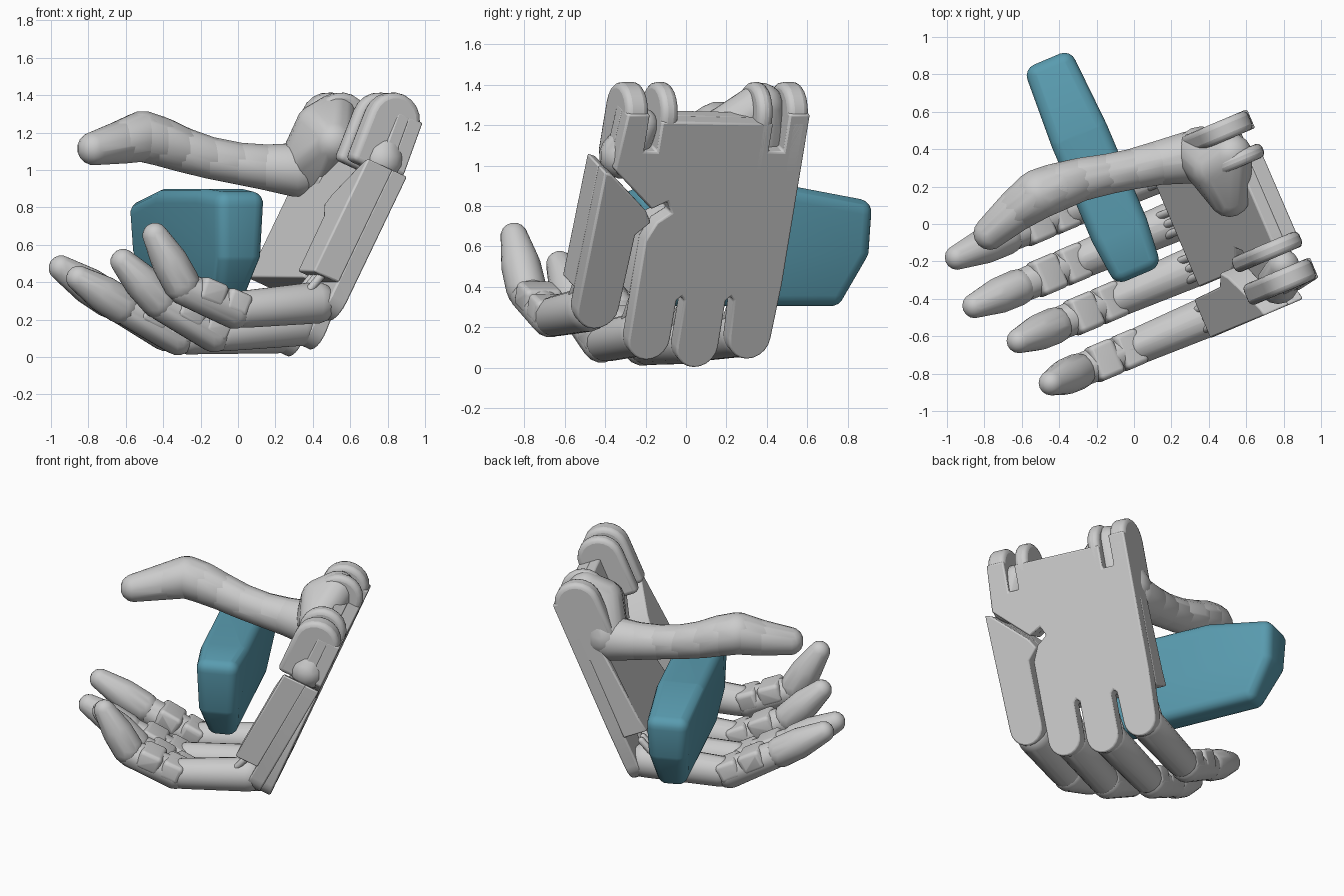
import bpy, bmesh
from math import sin, cos, pi
from mathutils import Vector

if "Cube" in bpy.data.objects:
    bpy.data.objects.remove(bpy.data.objects["Cube"])

# Horizontal hand frame: U = out of the back of the hand, V = across the fingers
def uvz(u, v, z):
    return Vector((0.92 * u - 0.39 * v, 0.39 * u + 0.92 * v, z))

# Tilted palm frame: v across, w up the palm, n out of the back
def palm(v, w, n):
    return uvz(0.27 + 0.39 * w + 0.92 * n, v, 0.92 * w - 0.39 * n)

def finish(name, bm, bevel=0.0, segs=2):
    bmesh.ops.recalc_face_normals(bm, faces=bm.faces)
    me = bpy.data.meshes.new(name)
    bm.to_mesh(me)
    bm.free()
    ob = bpy.data.objects.new(name, me)
    bpy.context.collection.objects.link(ob)
    if bevel:
        m = ob.modifiers.new("bevel", 'BEVEL')
        m.width, m.segments, m.limit_method = bevel, segs, 'ANGLE'
    bpy.ops.object.select_all(action='DESELECT')
    ob.select_set(True)
    bpy.context.view_layer.objects.active = ob
    bpy.ops.object.shade_smooth_by_angle(angle=0.6)
    return ob

# Extrude a 2D outline; f(p, q, t) places it in the world
def prism(name, pts, a, b, f, bevel=0.01, segs=2):
    bm = bmesh.new()
    lo = [bm.verts.new(f(p, q, a)) for p, q in pts]
    hi = [bm.verts.new(f(p, q, b)) for p, q in pts]
    bm.faces.new(lo[::-1])
    bm.faces.new(hi)
    for i in range(len(pts)):
        j = (i + 1) % len(pts)
        bm.faces.new((lo[i], lo[j], hi[j], hi[i]))
    return finish(name, bm, bevel, segs)

# Convex skins round groups of balls (centre, radius), all in one mesh
def hulls(name, groups):
    bm = bmesh.new()
    for balls in groups:
        vs = []
        for c, r in balls:
            for i in range(8):
                a = pi * (i + 0.5) / 8
                for k in range(16):
                    b = 2 * pi * k / 16
                    vs.append(bm.verts.new(Vector(c) + r * Vector((sin(a) * cos(b), sin(a) * sin(b), cos(a)))))
        res = bmesh.ops.convex_hull(bm, input=vs)
        dead = {g for key in ("geom_interior", "geom_unused") for g in res[key]
                if isinstance(g, bmesh.types.BMVert)}
        bmesh.ops.delete(bm, geom=list(dead), context='VERTS')
    return finish(name, bm)

def arc(cx, cy, r, a0, a1, n=10):
    return [(cx + r * cos(a0 + (a1 - a0) * i / n), cy + r * sin(a0 + (a1 - a0) * i / n)) for i in range(n + 1)]

# Back plate with three knuckle lobes, slots and wrist notches
H = 0.112
outline = []
for c, low, slot in ((-0.335, 0.04, 0.38), (-0.07, 0.0, 0.38), (0.205, 0.045, None)):
    outline += arc(c, low + H, H, pi, 2 * pi)
    if slot:
        outline += [(c + H, slot - 0.02), (c + H + 0.022, slot), (c + H + 0.042, slot - 0.02)]
upper = [(0.33, 0.45), (0.33, 1.36), (0.22, 1.36), (0.22, 1.16), (0.14, 1.16), (0.14, 1.31),
         (-0.37, 1.32), (-0.46, 1.32), (-0.46, 1.16), (-0.53, 1.16), (-0.53, 1.36), (-0.65, 1.36),
         (-0.67, 1.06), (-0.44, 0.85), (-0.36, 0.89), (-0.33, 0.83), (-0.40, 0.78), (-0.447, 0.68)]
prism("palm_back_plate", outline + upper, -0.09, 0, palm)
# inner palm gets thinner toward the wrist
inner = lambda v, w, t: palm(v, w, t if t > -0.1 else t + 0.09 * min(1, max(0, (w - 0.36) / 0.5)))
prism("palm_body", [(-0.447, 0.36), (0.33, 0.36)] + upper, -0.245, -0.08, inner)
prism("thumb_side_wall", [(-0.05, 0.95), (-0.08, 1.2), (-0.24, 1.2), (-0.16, 0.85)], 0.0, 0.33,
      lambda n, w, t: palm(t, w, n))

# Folding little-finger side of the palm, leaning inward at the bottom
fold = lambda v, w, t: palm(v, w, t - 0.08 * (1.04 - w))
top_edge = [(-0.49, 0.70), (-0.42, 0.77), (-0.46, 0.835), (-0.68, 1.035), (-0.722, 1.05)]
prism("little_side_plate", arc(-0.61, 0.29, H, pi, 2 * pi) + top_edge, -0.1, 0, fold)
prism("little_side_body", [(-0.722, 0.37), (-0.498, 0.37)] + top_edge, -0.25, -0.09, fold)
hulls("side_boss", [[((0.77, -0.315, 1.05), 0.115), ((0.80, -0.22, 1.2), 0.085)]])

# Wrist hinge tabs with round tops
tab = [(0, 1.02)] + arc(-0.15, 1.31, 0.15, 0, pi) + [(-0.30, 1.02)]
for i, (a, b) in enumerate(((-0.65, -0.53), (-0.46, -0.37), (0.06, 0.14), (0.22, 0.33))):
    prism(f"wrist_tab_{i + 1}", tab, a, b, lambda n, w, t: palm(t, w, n), 0.03, 3)

# Thumb base and thumb
hulls("thumb_base", [[((0.52, 0.37, 1.295), 0.115), ((0.36, 0.38, 1.03), 0.145), ((0.43, 0.3, 1.23), 0.125),
                      ((0.51, 0.15, 1.15), 0.115), ((0.41, 0.36, 0.9), 0.07)]])
thumb = [((0.32, 0.36, 1.0), 0.145), ((0.15, 0.33, 1.015), 0.122), ((0.0, 0.295, 1.035), 0.112),
         ((-0.15, 0.265, 1.065), 0.112), ((-0.3, 0.235, 1.11), 0.12), ((-0.42, 0.195, 1.155), 0.132),
         ((-0.51, 0.16, 1.18), 0.136), ((-0.62, 0.08, 1.15), 0.117), ((-0.77, -0.05, 1.115), 0.09)]
hulls("thumb", [thumb[i:i + 2] for i in range(len(thumb) - 1)])

# Fingers: V position, then knuckle, middle joint, end joint and tip as (U, z)
fingers = {
    "little": (-0.61, (0.195, 0.29), (-0.28, 0.25), (-0.57, 0.365), (-0.74, 0.65)),
    "ring": (-0.335, (0.215, 0.17), (-0.28, 0.125), (-0.58, 0.28), (-0.81, 0.51)),
    "middle": (-0.07, (0.20, 0.13), (-0.38, 0.11), (-0.68, 0.26), (-0.955, 0.42)),
    "index": (0.205, (0.215, 0.165), (-0.33, 0.13), (-0.63, 0.29), (-0.94, 0.475)),
}
for name, (v, *joints) in fingers.items():
    k, p, d, t = [uvz(u, v, z) for u, z in joints]
    side_dir = uvz(0, 1, 0)
    up = side_dir.cross(d - p).normalized()
    if up.z < 0:
        up = -up
    hulls(name + "_base_segment", [[(k, 0.112), (p.lerp(k, 0.12), 0.1)]])
    hulls(name + "_middle_segment", [[(p, 0.1), (d, 0.09)]])
    # blocky pads on the inner face of the joints
    pads = []
    for f0, f1 in ((-0.06, 0.2), (0.42, 0.72)):
        pads.append([(p.lerp(d, f) + up * h + side_dir * s, 0.03)
                     for f in (f0, f1) for h in (0.0, 0.068) for s in (-0.07, 0.07)])
    hulls(name + "_pads", pads)
    hulls(name + "_tip_segment", [[(d.lerp(t, 0.1), 0.1), (d.lerp(t, 0.5), 0.098), (t, 0.068)]])
    # small knuckle ridges next to the palm
    hulls(name + "_knuckle_ridges", [[(k + uvz(-0.06, s, 0.07), 0.022), (k + uvz(0.02, s, 0.16), 0.022)]
                                     for s in (-0.055, 0, 0.055)])

# Coloured grip bar with rounded corners, narrower toward the bottom
corners = [(-0.2, 0.82, 0.075), (0.93, 0.77, 0.075), (0.0, 0.835, 0.095), (0.55, 0.835, 0.095),
           (-0.185, 0.55, 0.065), (0.92, 0.58, 0.065), (-0.07, 0.37, 0.035), (0.80, 0.37, 0.035)]
grip = hulls("grip_bar", [[(uvz(-0.085 + s * w, v, z), 0.065) for v, z, w in corners for s in (-1, 1)]])
mat = bpy.data.materials.new("teal")
mat.diffuse_color = (0.1, 0.33, 0.43, 1)
mat.use_nodes = True
mat.node_tree.nodes["Principled BSDF"].inputs["Base Color"].default_value = mat.diffuse_color
grip.data.materials.append(mat)
